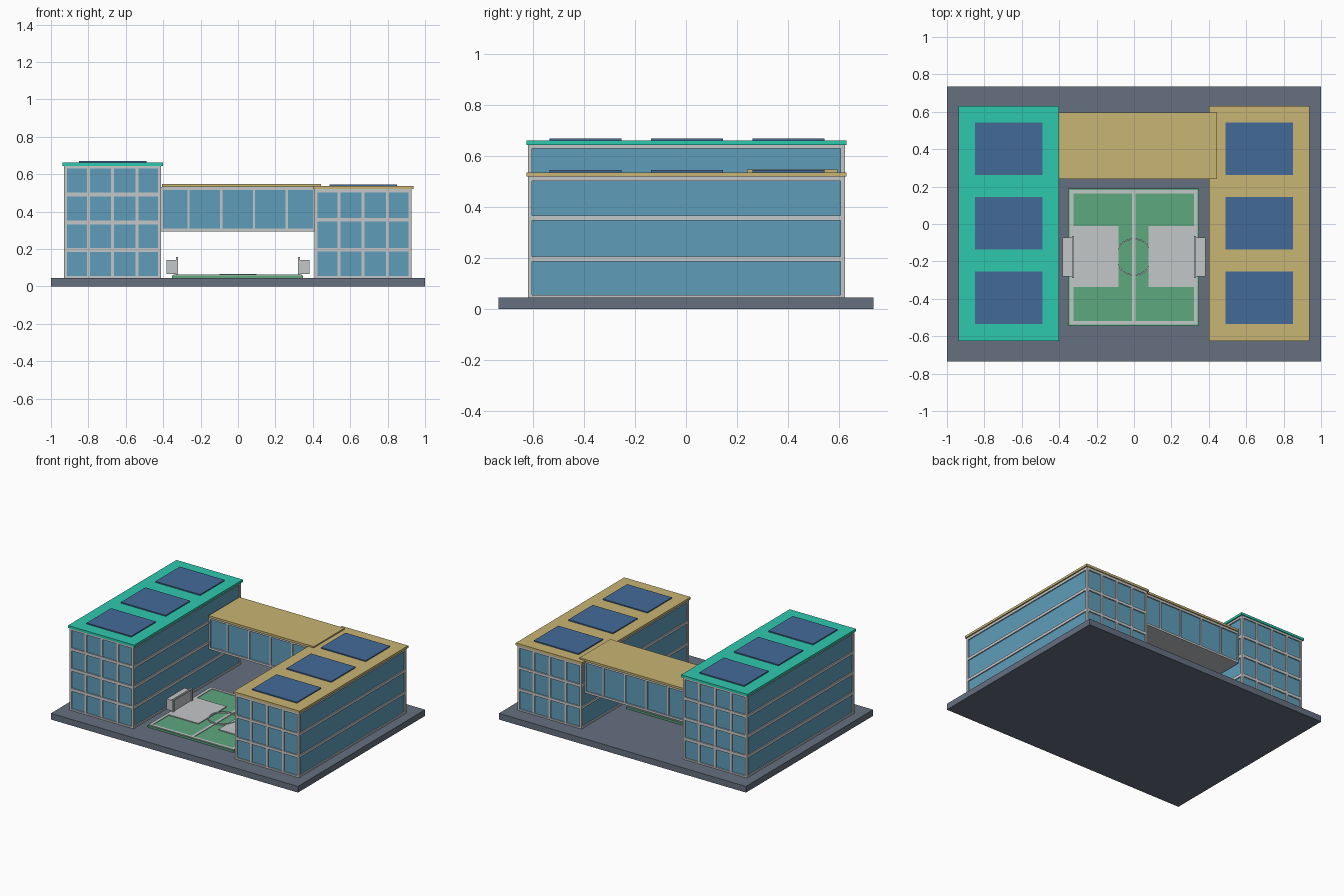
import bpy, bmesh, math

if "Cube" in bpy.data.objects:
    bpy.data.objects.remove(bpy.data.objects["Cube"])


def material(name, hex_code):
    def lin(c):
        c /= 255
        return c / 12.92 if c <= 0.04045 else ((c + 0.055) / 1.055) ** 2.4
    m = bpy.data.materials.new(name)
    m.diffuse_color = (*[lin(int(hex_code[i:i + 2], 16)) for i in (0, 2, 4)], 1)
    m.use_nodes = True
    m.node_tree.nodes["Principled BSDF"].inputs["Base Color"].default_value = m.diffuse_color
    return m


SLATE = material("slate_paving", "667080")
GLASS = material("blue_glass", "5E9CBA")
GREY = material("light_grey", "C4C7C9")
TEAL = material("teal_roof", "2FC9AE")
TAN = material("tan_roof", "C9B574")
SOLAR = material("solar_blue", "446A98")
GREEN = material("court_green", "5DA87F")


def boxes(name, mat, extents):
    """One object from boxes given as (x0, x1, y0, y1, z0, z1)."""
    bm = bmesh.new()
    for x0, x1, y0, y1, z0, z1 in extents:
        geo = bmesh.ops.create_cube(bm, size=1)
        for v in geo["verts"]:
            v.co = (x1 if v.co.x > 0 else x0,
                    y1 if v.co.y > 0 else y0,
                    z1 if v.co.z > 0 else z0)
    me = bpy.data.meshes.new(name)
    bm.to_mesh(me)
    bm.free()
    me.materials.append(mat)
    ob = bpy.data.objects.new(name, me)
    bpy.context.collection.objects.link(ob)
    return ob


def block(name, x0, x1, y0, y1, bands, posts, inset=0.008, w=0.016):
    """Glass volume wrapped in floor bands, with posts on the front and back."""
    z0, z1 = bands[0][0], bands[-1][1]
    boxes(name + "_glass", GLASS, [(x0 + inset, x1 - inset, y0 + inset,
                                    y1 - inset, z0 + 0.003, z1 - 0.003)])
    boxes(name + "_floor_bands", GREY, [(x0, x1, y0, y1, a, b) for a, b in bands])
    parts = []
    for i, px in enumerate(posts):
        a = min(max(px - w / 2, x0), x1 - w)
        e = 0.001 if 0 < i < len(posts) - 1 else 0
        for ya, yb in ((y0 + e, y0 + w), (y1 - w, y1 - e)):
            parts.append((a, a + w, ya, yb, z0, z1))
    boxes(name + "_posts", GREY, parts)


# Ground slab
boxes("ground_slab", SLATE, [(-1, 1, -0.735, 0.735, 0, 0.045)])

# Two wings with roofs and solar panels
WINGS = [
    ("left_wing", -0.93, -0.411, TEAL, 0.645, 0.662,
     [(0.045, 0.056), (0.185, 0.207), (0.332, 0.354), (0.481, 0.502), (0.63, 0.645)]),
    ("right_wing", 0.409, 0.928, TAN, 0.52, 0.537,
     [(0.045, 0.056), (0.187, 0.207), (0.347, 0.367), (0.502, 0.52)]),
]
for name, x0, x1, roof, r0, r1, bands in WINGS:
    block(name, x0, x1, -0.62, 0.623, bands, [x0 + (x1 - x0) * i / 4 for i in range(5)])
    boxes(name + "_roof", roof, [(x0 - 0.009, x1 + 0.009, -0.625, 0.63, r0, r1)])
    mid = -0.67 if x0 < 0 else 0.67
    boxes(name + "_solar_panels", SOLAR,
          [(mid - 0.181, mid + 0.181, y - 0.141, y + 0.141, r1, r1 + 0.008)
           for y in (-0.394, 0.004, 0.402)])

# Raised link between the wings
block("bridge", -0.412, 0.412, 0.25, 0.587, [(0.295, 0.31), (0.515, 0.531)],
      [-0.412, -0.264, -0.09, 0.086, 0.26, 0.412], w=0.012)
boxes("bridge_roof", TAN, [(-0.405, 0.445, 0.24, 0.595, 0.531, 0.547)])

# Sports court with painted lines
CY = -0.176
boxes("court_green_base", GREEN, [(-0.352, 0.347, -0.545, 0.19, 0.045, 0.059)])
boxes("court_lines", GREY, [
    (-0.344, -0.324, -0.538, 0.183, 0.055, 0.063),
    (0.32, 0.34, -0.538, 0.183, 0.055, 0.063),
    (-0.324, 0.32, -0.538, -0.518, 0.055, 0.063),
    (-0.324, 0.32, 0.163, 0.183, 0.055, 0.063),
    (-0.011, 0.009, -0.518, 0.163, 0.055, 0.063)])
boxes("court_goal_areas", GREY, [(-0.324, -0.083, -0.338, -0.012, 0.055, 0.065),
                                 (0.078, 0.32, -0.338, -0.012, 0.055, 0.065)])

# Centre circle, a thin swept ring
bm = bmesh.new()
N = 32
rings = [[bm.verts.new((r * math.cos(2 * math.pi * i / N),
                        CY + r * math.sin(2 * math.pi * i / N), z)) for i in range(N)]
         for r, z in ((0.093, 0.057), (0.1, 0.057), (0.1, 0.068), (0.093, 0.068))]
for k in range(4):
    a, b = rings[k], rings[(k + 1) % 4]
    for i in range(N):
        j = (i + 1) % N
        bm.faces.new((a[i], a[j], b[j], b[i]))
bmesh.ops.recalc_face_normals(bm, faces=bm.faces)
mesh = bpy.data.meshes.new("centre_circle")
bm.to_mesh(mesh)
bm.free()
mesh.materials.append(GREY)
bpy.context.collection.objects.link(bpy.data.objects.new("centre_circle", mesh))

# Goals: upright front frame with a solid box behind
for side, label in ((-1, "left"), (1, "right")):
    def span(a, b):
        return (a, b) if side > 0 else (-b, -a)
    f = span(0.32, 0.331)
    boxes(label + "_goal_frame", GREY, [
        (*f, CY - 0.112, CY - 0.1, 0.059, 0.157),
        (*f, CY + 0.1, CY + 0.112, 0.059, 0.157),
        (*f, CY - 0.1, CY + 0.1, 0.145, 0.157)])
    boxes(label + "_goal_box", GREY,
          [(*span(0.326, 0.383), CY - 0.104, CY + 0.104, 0.066, 0.142)])
